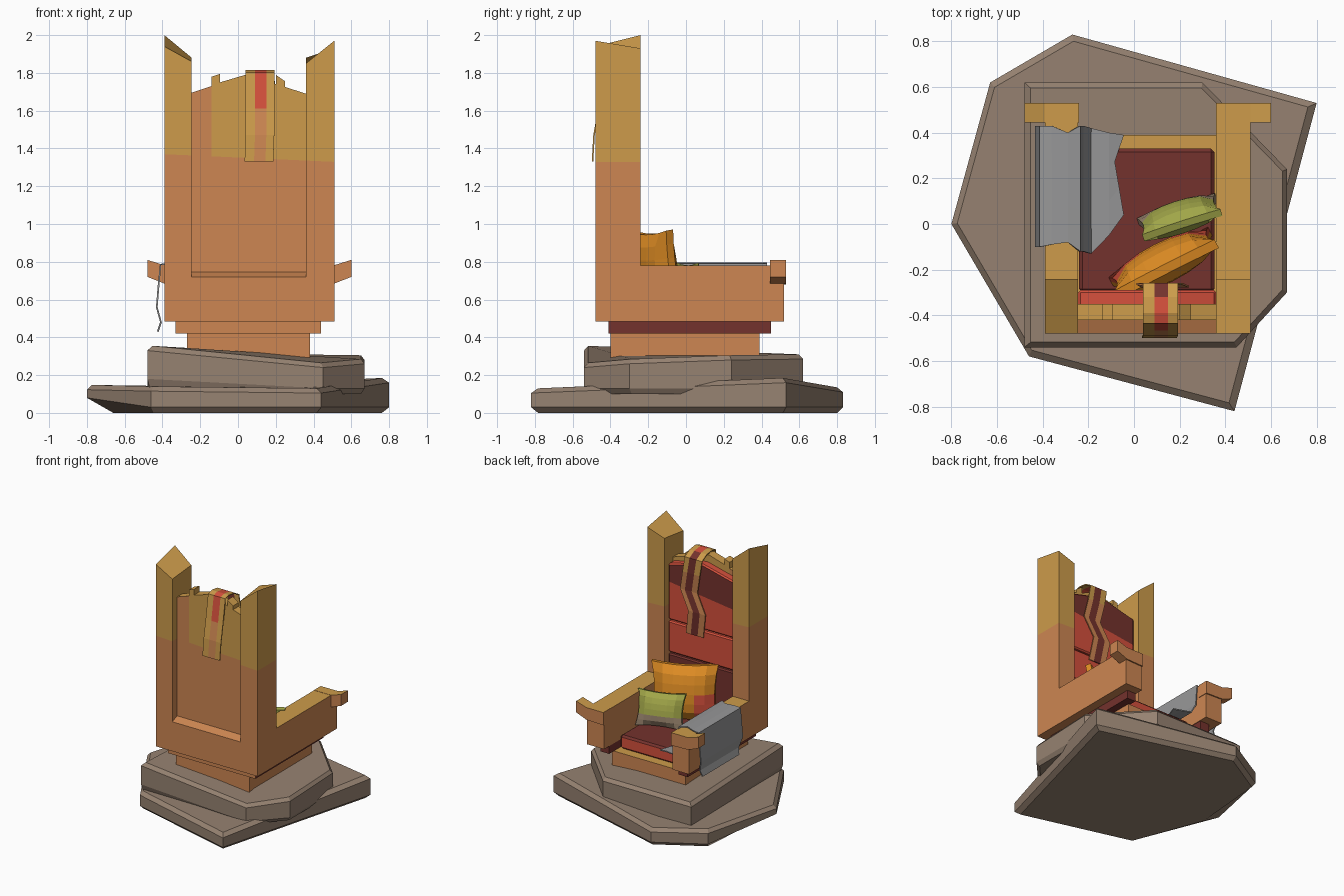
import bpy, bmesh, math
from mathutils import Matrix, Vector

cube = bpy.data.objects.get("Cube")
if cube:
    bpy.data.objects.remove(cube, do_unlink=True)

COLOURS = {
    "gold_wood": (0.61, 0.33, 0.07), "orange_wood": (0.61, 0.24, 0.084),
    "stone": (0.305, 0.223, 0.165), "dark_red": (0.174, 0.032, 0.026),
    "red": (0.66, 0.08, 0.045), "amber_fabric": (0.73, 0.262, 0.017),
    "green_fabric": (0.352, 0.376, 0.065), "dusty_fabric": (0.33, 0.24, 0.16),
    "grey_cloth": (0.31, 0.31, 0.315),
}
NAMES = list(COLOURS)
MATS = []
for name, rgb in COLOURS.items():
    m = bpy.data.materials.new(name)
    m.use_nodes = True
    m.diffuse_color = (*rgb, 1)
    m.node_tree.nodes["Principled BSDF"].inputs["Base Color"].default_value = (*rgb, 1)
    MATS.append(m)


def finish(name, bm, paint):
    """Colour faces by a name or a rule (centre, normal) -> name, then make the object."""
    bmesh.ops.recalc_face_normals(bm, faces=bm.faces[:])
    bm.normal_update()
    picks = [paint(f.calc_center_median(), f.normal) if callable(paint) else paint
             for f in bm.faces]
    used = sorted(set(picks))
    for f, p in zip(bm.faces, picks):
        f.material_index = used.index(p)
    me = bpy.data.meshes.new(name)
    bm.to_mesh(me)
    bm.free()
    for u in used:
        me.materials.append(MATS[NAMES.index(u)])
    ob = bpy.data.objects.new(name, me)
    bpy.context.collection.objects.link(ob)
    return ob


def loft(name, rings, paint, bevel=0, cuts=()):
    bm = bmesh.new()
    rows = [[bm.verts.new(p) for p in r] for r in rings]
    n = len(rows[0])
    for a, b in zip(rows, rows[1:]):
        for i in range(n):
            j = (i + 1) % n
            bm.faces.new((a[i], a[j], b[j], b[i]))
    bm.faces.new(rows[0])
    bm.faces.new(rows[-1])
    bmesh.ops.recalc_face_normals(bm, faces=bm.faces[:])
    if bevel:
        bmesh.ops.bevel(bm, geom=bm.edges[:], offset=bevel, segments=1, affect='EDGES')
    for co, no in cuts:
        bmesh.ops.bisect_plane(bm, geom=bm.verts[:] + bm.edges[:] + bm.faces[:],
                               plane_co=co, plane_no=no)
    return finish(name, bm, paint)


def prism(name, xz, y0, y1, paint, **kw):
    return loft(name, [[(x, y, z) for x, z in xz] for y in (y0, y1)], paint, **kw)


def box(name, x0, x1, y0, y1, z0, z1, paint, **kw):
    return prism(name, [(x0, z0), (x1, z0), (x1, z1), (x0, z1)], y0, y1, paint, **kw)


def sheet(name, rows, paint, thick):
    bm = bmesh.new()
    grid = [[bm.verts.new(p) for p in r] for r in rows]
    for a, b in zip(grid, grid[1:]):
        for i in range(len(a) - 1):
            bm.faces.new((a[i], a[i + 1], b[i + 1], b[i]))
    ob = finish(name, bm, paint)
    mod = ob.modifiers.new("thickness", 'SOLIDIFY')
    mod.thickness = thick
    mod.offset = 0
    return ob


# Cracked stone slabs with chamfered rims
def slab(name, pts, foot, tops, low, rim=0.025):
    cx = sum(p[0] for p in pts) / len(pts)
    cy = sum(p[1] for p in pts) / len(pts)
    inset = [(x + (cx - x) * 0.04, y + (cy - y) * 0.04) for x, y in pts]
    loft(name, [
        [(x, y, foot) for x, y in inset[:-1] + [low]],
        [(x, y, foot + 0.03) for x, y in pts[:-1]] + [(*pts[-1], foot + 0.08)],
        [(x, y, t - rim) for (x, y), t in zip(pts, tops)],
        [(x, y, t) for (x, y), t in zip(inset, tops)]], "stone")


slab("lower_stone", [(-.63, .62), (-.27, .83), (.8, .53), (.44, -.82), (-.46, -.58), (-.8, 0)],
     0, [.14, .135, .185, .13, .14, .148], (-.66, 0))
slab("upper_stone", [(-.48, .62), (.3, .62), (.67, .24), (.67, -.3), (.45, -.54), (-.48, -.54)],
     .1, [.31, .31, .305, .285, .265, .355], (-.46, -.52))

# Sun-bleached wood: gold on top faces and above a slanted line
LINE = ((0, 0, 1.352), Vector((0.045, 0, 1)).normalized())


def wood(c, n):
    return "gold_wood" if n.z > 0.7 or c.z + 0.045 * c.x > 1.352 else "orange_wood"


def upper_gold(c, n):
    return "gold_wood" if c.z + 0.045 * c.x > 1.352 else "orange_wood"


box("plinth", -.27, .38, -.4, .39, .2, .42, wood)
for side, x0, x1 in (("right", -.33, -.25), ("left", .365, .44)):
    box(side + "_under_beam", x0, x1, -.41, .45, .42, .485,
        lambda c, n: "orange_wood" if n.y < -.7 else "dark_red")
box("rear_under_beam", -.25, .365, -.41, -.3, .42, .485, "orange_wood")


# Broken back posts, arms and flared hand rests
def post(name, x0, x1, tops):
    ring = [(x0, -.48), (x1, -.48), (x1, -.24), (x0, -.24)]
    loft(name, [[(x, y, .485) for x, y in ring],
                [(x, y, t) for (x, y), t in zip(ring, tops)]], upper_gold, cuts=[LINE])


post("right_post", -.39, -.245, (1.94, 1.86, 1.88, 2.0))
post("left_post", .36, .51, (1.85, 1.97, 1.93, 1.88))
for side, x0, x1, s in (("right", -.39, -.245, -1), ("left", .36, .51, 1)):
    box(side + "_arm", x0, x1, -.24, .52, .485, .78, wood)
    ear = [(.36, .68), (.51, .685), (.6, .72), (.6, .81), (.51, .782), (.36, .782)]
    prism(side + "_hand_rest", [(.06 + s * (x - .06), z) for x, z in ear], .445, .53, wood)

# Back panel with splintered top, set in behind a sloping ledge
box("lower_back", -.245, .36, -.48, -.3, .485, .72, "orange_wood")
loft("back_ledge", [[(x, -.48, .70), (x, -.42, .70), (x, -.42, .745), (x, -.48, .72)]
                    for x in (-.245, .36)], "orange_wood")
prism("back_panel_strip", [(-.245, .7), (-.14, .7), (-.14, 1.73), (-.245, 1.695)], -.42, -.35,
      lambda c, n: "gold_wood" if n.z > .7 else "orange_wood")
prism("back_panel", [(-.14, .7), (.36, .7), (.36, 1.69), (.25, 1.725), (.25, 1.755), (.2, 1.79),
                     (.2, 1.74), (.15, 1.765), (.04, 1.79), (-.095, 1.75), (-.095, 1.795),
                     (-.14, 1.78)], -.42, -.35, upper_gold, cuts=[LINE])

# Upholstery
box("seat_cushion", -.24, .352, -.3, .33, .42, .53,
    lambda c, n: "dark_red" if n.z > .5 or abs(n.x) > .7 else "red", bevel=.015)
box("back_cushion_low", -.245, .36, -.36, -.29, .45, .945, "dark_red", bevel=.01)
box("back_cushion_middle", -.245, .36, -.36, -.29, .955, 1.205, "red", bevel=.01)


def shaded_crest(c, n):
    return "dark_red" if n.z < .5 and c.z > 1.44 + .13 * (c.x + .245) else "red"


prism("back_cushion_high", [(-.245, 1.215), (.36, 1.215), (.36, 1.66), (.06, 1.735), (-.245, 1.66)],
      -.36, -.29, shaded_crest, bevel=.01,
      cuts=[((-.245, 0, 1.44), Vector((-.13, 0, 1)).normalized())])


# Striped banner draped over the back
def stripes(c, n):
    centre = abs(c.x - .117) < .032 or (c.y > -.3 and abs(c.x - .12) < .05 and edge_is_mid(c))
    if centre:
        if c.y > -.3:
            return "dark_red"
        return "red" if c.z > 1.6 else "orange_wood"
    return "gold_wood" if c.z > 1.62 or c.y < -.4 else "orange_wood"


PATH = [(-.495, 1.33, -.005), (-.487, 1.47, 0), (-.462, 1.61, 0), (-.432, 1.8, 0), (-.39, 1.812, 0),
        (-.32, 1.803, 0), (-.262, 1.77, 0), (-.262, 1.65, .02), (-.275, 1.5, .05),
        (-.262, 1.35, -.03), (-.278, 1.157, 0)]


def edge_is_mid(c):
    # the stripe follows the sway of the cloth
    for (ya, za, xa), (yb, zb, xb) in zip(PATH[6:], PATH[7:]):
        if zb < c.z <= za:
            return abs(c.x - .12 - (xa + xb) / 2) < .02
    return False


def banner_paint(c, n):
    if c.y > -.3 and c.z < 1.77:
        return "dark_red" if edge_is_mid(c) else "orange_wood" if c.z < 1.6 else "gold_wood"
    return stripes(c, n)


sheet("banner", [[(x + dx, y, z) for x in (.04, .09, .15, .192)] for y, z, dx in PATH],
      banner_paint, .008)

# Grey cloth folded over the right arm: x, z, rear edge, front edge
FOLDS = [(-.425, .43, -.06, .4), (-.408, .48, -.08, .41), (-.43, .56, -.1, .43),
         (-.42, .68, -.1, .43), (-.41, .785, -.1, .43), (-.36, .792, -.09, .43),
         (-.29, .792, -.08, .4), (-.238, .788, -.12, .43), (-.225, .62, -.12, .43),
         (-.19, .55, -.13, .42), (-.11, .545, -.05, .4), (-.045, .537, .04, .39)]
sheet("draped_cloth", [[(x - (.02 if 0 < k < 3 and x > -.05 else 0) * k,
                         a + (b - a) * k / 3, z) for k in range(4)]
                       for x, z, a, b in FOLDS], "grey_cloth", .009)


# Soft scatter pillows
def pillow(name, loc, size, yaw, lean, paint):
    bm = bmesh.new()
    bmesh.ops.create_cube(bm, size=2)
    bmesh.ops.subdivide_edges(bm, edges=bm.edges[:], cuts=5, use_grid_fill=True)
    for v in bm.verts:
        u, w = v.co.x, v.co.z
        v.co.y *= max(.03, (1 - u * u) * (1 - w * w)) ** .4
        v.co.x *= 1 - .1 * (1 - w * w) * abs(u)
        v.co.z *= 1 - .1 * (1 - u * u) * abs(w)
    xf = (Matrix.Translation(loc) @ Matrix.Rotation(math.radians(yaw), 4, 'Z')
          @ Matrix.Rotation(math.radians(lean), 4, 'X') @ Matrix.Diagonal((*size, 1)))
    inv = xf.inverted()
    bm.transform(xf)
    return finish(name, bm, lambda c, n: paint(inv @ c))


pillow("amber_pillow", (.13, -.17, .745), (.245, .085, .225), 27, 8,
       lambda p: "red" if p.y > 0 and p.z < .1 and abs(p.x) > .35 else "amber_fabric")
pillow("green_pillow", (.2, .03, .66), (.18, .065, .135), 18, 16,
       lambda p: "dusty_fabric" if p.z < -.45 else "green_fabric")
